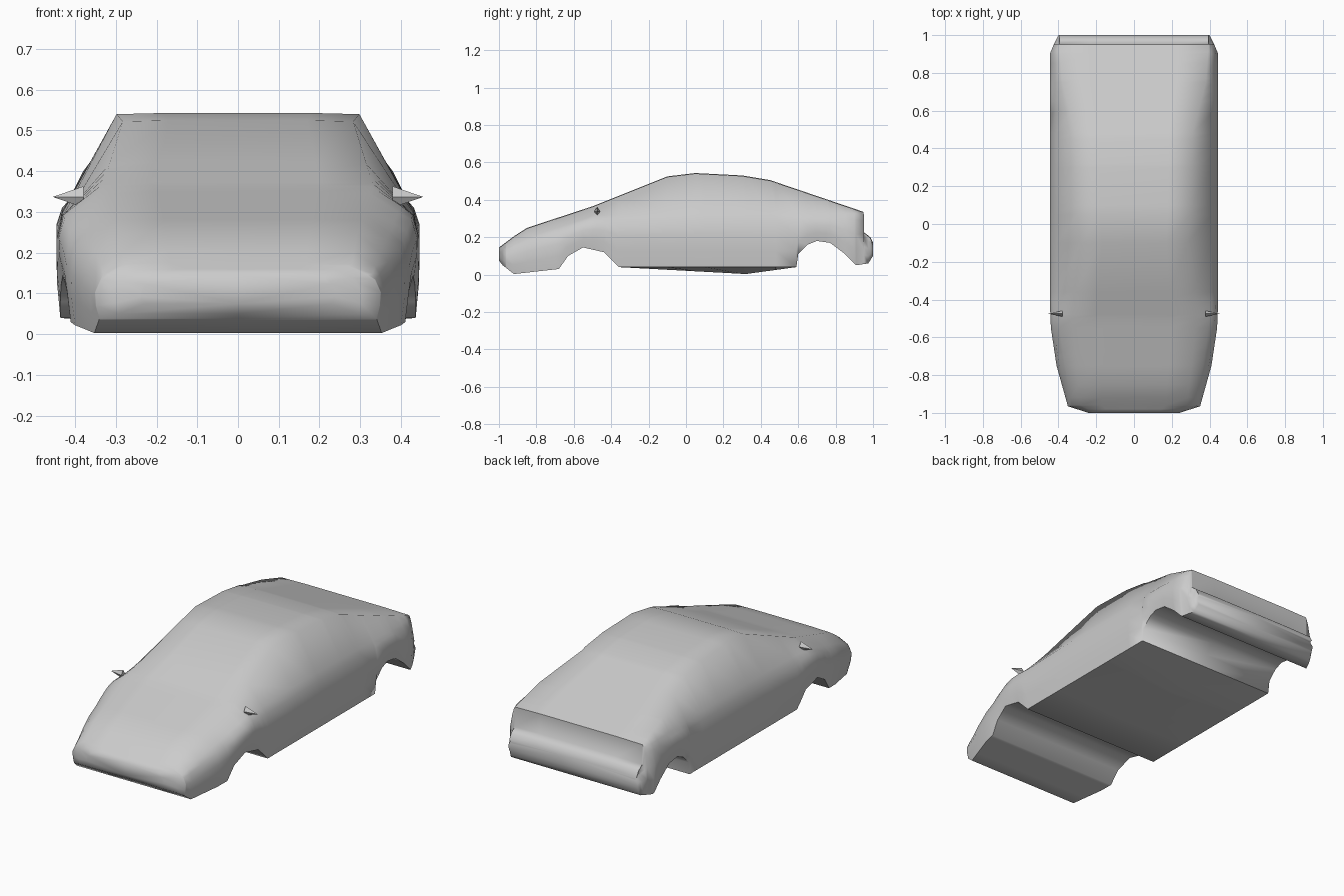
import bpy, bmesh, math

cube = bpy.data.objects.get("Cube")
if cube:
    bpy.data.objects.remove(cube, do_unlink=True)

paint = bpy.data.materials.new("grey paint")
paint.use_nodes = True
paint.diffuse_color = (0.6, 0.6, 0.6, 1)
paint.node_tree.nodes["Principled BSDF"].inputs["Base Color"].default_value = paint.diffuse_color


def curve(*points):
    """Piecewise linear profile along the length of the car."""
    def value(y):
        if y <= points[0][0]:
            return points[0][1]
        for (y0, a), (y1, b) in zip(points, points[1:]):
            if y <= y1:
                return a + (b - a) * (y - y0) / (y1 - y0)
        return points[-1][1]
    value.stops = [p[0] for p in points]
    return value


# Centre line of the hood, roof and boot, ending in the rear bumper step
top = curve((-1, .145), (-.92, .205), (-.85, .25), (-.5, .365), (-.1, .525), (.05, .543),
            (.3, .53), (.45, .505), (.95, .335), (.953, .225), (.985, .2), (1, .17))
# Lower edge with both wheel arches
bottom = curve((-1, .075), (-.98, .05), (-.92, .003), (-.68, .03), (-.63, .1), (-.55, .145), (-.44, .12),
               (-.36, .04), (.59, .04), (.6, .11), (.65, .16), (.7, .18), (.77, .17),
               (.85, .11), (.91, .05), (.975, .06), (1, .1))
# Half widths of the roof edge, the belt line and the widest side
roof = curve((-1, .21), (-.96, .28), (-.7, .31), (-.48, .33), (-.1, .283), (.05, .298),
             (.48, .31), (.75, .38), (.95, .395))
belt = curve((-1, .225), (-.96, .33), (-.75, .365), (-.5, .4), (.1, .412), (.9, .418), (1, .385))
side = curve((-1, .24), (-.965, .35), (-.75, .41), (-.55, .44), (-.4, .446), (.9, .446), (.95, .425), (1, .4))
belt_height = curve((-1, .13), (-.85, .2), (-.5, .315), (0, .335), (.95, .325))
# Shallow keel in the middle of the floor
keel = curve((-.36, 0), (.32, .037), (.59, 0))


def section(y):
    """Half cross-section from the top centre down to the floor centre."""
    t, b, s = top(y), bottom(y), side(y)
    edge = t - .003
    waist = min(belt_height(y), edge - .012)
    height = waist - b
    return [(0, t), (roof(y) * .6, t), (roof(y), edge), (belt(y), waist),
            (s - .014, b + height * .88), (s, b + height * .6),
            (s - .002, b + height * .3), (s - .01, b), (0, b - keel(y))]


# Body shell, lofted front to back
stations = sorted({y for c in (top, bottom, roof, belt, side, keel) for y in c.stops})
bm = bmesh.new()
rings = []
for y in stations:
    half = section(y)
    outline = half + [(-x, z) for x, z in half[-2:0:-1]]
    rings.append([bm.verts.new((x, y, z)) for x, z in outline])
count = len(rings[0])
for a, b in zip(rings, rings[1:]):
    for i in range(count):
        j = (i + 1) % count
        bm.faces.new((a[i], a[j], b[j], b[i]))
for ring in (rings[0], rings[-1]):
    bm.faces.new(ring)
bmesh.ops.recalc_face_normals(bm, faces=bm.faces)
mesh = bpy.data.meshes.new("body_shell")
bm.to_mesh(mesh)
bm.free()
shell = bpy.data.objects.new("body_shell", mesh)
bpy.context.collection.objects.link(shell)
mesh.materials.append(paint)

# Pointed door mirrors
for name, sign in (("left_mirror", 1), ("right_mirror", -1)):
    bpy.ops.mesh.primitive_cone_add(vertices=4, radius1=.026, radius2=0, depth=.075,
                                    location=(sign * .417, -.475, .337),
                                    rotation=(0, sign * math.pi / 2, 0))
    mirror = bpy.context.object
    mirror.name = name
    mirror.scale.y = .6
    mirror.data.materials.append(paint)

bpy.ops.object.select_all(action="DESELECT")
shell.select_set(True)
bpy.context.view_layer.objects.active = shell
bpy.ops.object.shade_smooth_by_angle(angle=math.radians(65))
